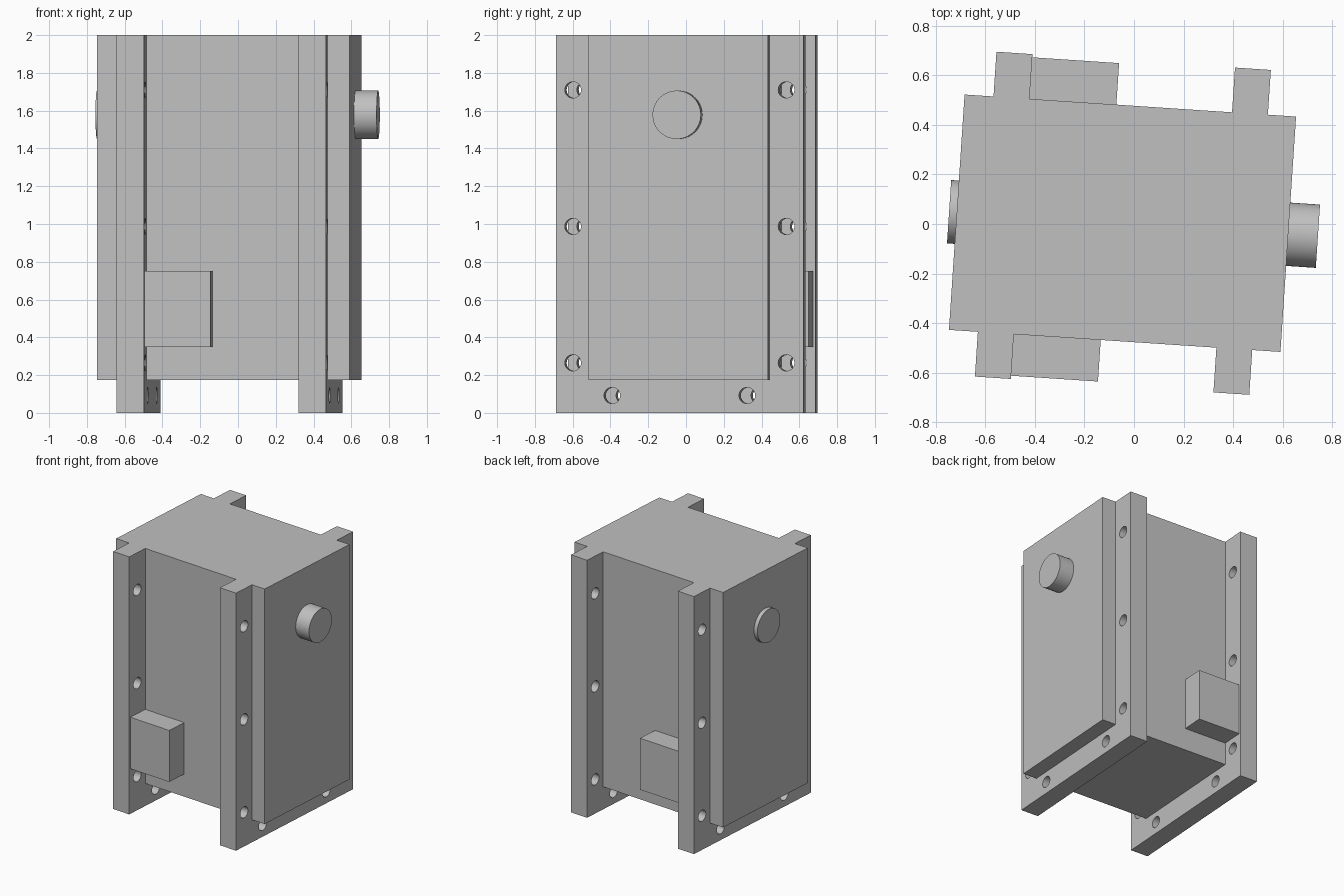
import bpy, bmesh, math
from mathutils import Matrix, Vector

cube = bpy.data.objects.get("Cube")
if cube:
    bpy.data.objects.remove(cube, do_unlink=True)

TURN = math.radians(-3.8)   # whole model is turned slightly about z
BASE, TOP = 0.175, 2.0
HALF_CORE, HALF_PLATE = 0.476, 0.657

grey = bpy.data.materials.new("plain grey")
grey.use_nodes = True
colour = (0.53, 0.53, 0.53, 1)
grey.diffuse_color = colour
grey.node_tree.nodes["Principled BSDF"].inputs["Base Color"].default_value = colour


def finish(name, bm):
    mesh = bpy.data.meshes.new(name)
    bm.to_mesh(mesh)
    bm.free()
    mesh.materials.append(grey)
    obj = bpy.data.objects.new(name, mesh)
    obj.rotation_euler.z = TURN
    bpy.context.collection.objects.link(obj)
    return obj


def box(name, x, y, z):
    bm = bmesh.new()
    spans = (x, y, z)
    centre = Vector([(a + b) / 2 for a, b in spans])
    size = Vector([b - a for a, b in spans])
    bmesh.ops.create_cube(bm, size=1, matrix=Matrix.Translation(centre) @ Matrix.Diagonal(size).to_4x4())
    return finish(name, bm)


def add_rod(bm, x, y, z, radius, sides):
    # cylinder lying along x
    place = Matrix.Translation(((x[0] + x[1]) / 2, y, z)) @ Matrix.Rotation(math.pi / 2, 4, 'Y')
    bmesh.ops.create_cone(bm, cap_ends=True, segments=sides, radius1=radius,
                          radius2=radius, depth=x[1] - x[0], matrix=place)


def select(obj):
    bpy.ops.object.select_all(action='DESELECT')
    obj.select_set(True)
    bpy.context.view_layer.objects.active = obj


def smooth(obj):
    select(obj)
    bpy.ops.object.shade_smooth_by_angle(angle=math.radians(30))


def combine(target, tool, operation):
    select(target)
    mod = target.modifiers.new(operation.lower(), 'BOOLEAN')
    mod.operation = operation
    mod.solver = 'EXACT'
    mod.object = tool
    bpy.ops.object.modifier_apply(modifier=mod.name)
    bpy.data.objects.remove(tool, do_unlink=True)


# Housing: core block merged with the two long side plates
housing = box("housing", (-0.717, 0.624), (-HALF_CORE, HALF_CORE), (BASE, TOP))
for span in ((-0.600, -0.4545), (0.365, 0.510)):
    plate = box("side_plate", span, (-HALF_PLATE, HALF_PLATE), (0, TOP))
    combine(housing, plate, 'UNION')

# Bolt holes through both plates: three up each edge, two along the bottom
holes = bmesh.new()
for side in (-1, 1):
    for z in (0.265, 0.987, 1.71):
        add_rod(holes, (-1, 1), side * 0.566, z, 0.043, 32)
    add_rod(holes, (-1, 1), side * 0.358, 0.092, 0.043, 32)
cutter = finish("hole_cutter", holes)
cutter.hide_render = True
combine(housing, cutter, 'DIFFERENCE')
smooth(housing)

# Terminal blocks on the front and back faces
box("front_block", (-0.4545, -0.103), (-0.644, -HALF_CORE), (0.35, 0.75))
box("back_block", (-0.4545, -0.103), (HALF_CORE, 0.644), (0.35, 0.75))

# Round bosses, long on one side and short on the other
for name, span in (("left_boss", (0.624, 0.744)), ("right_boss", (-0.748, -0.717))):
    bm = bmesh.new()
    add_rod(bm, span, 0, 1.578, 0.128, 64)
    smooth(finish(name, bm))
